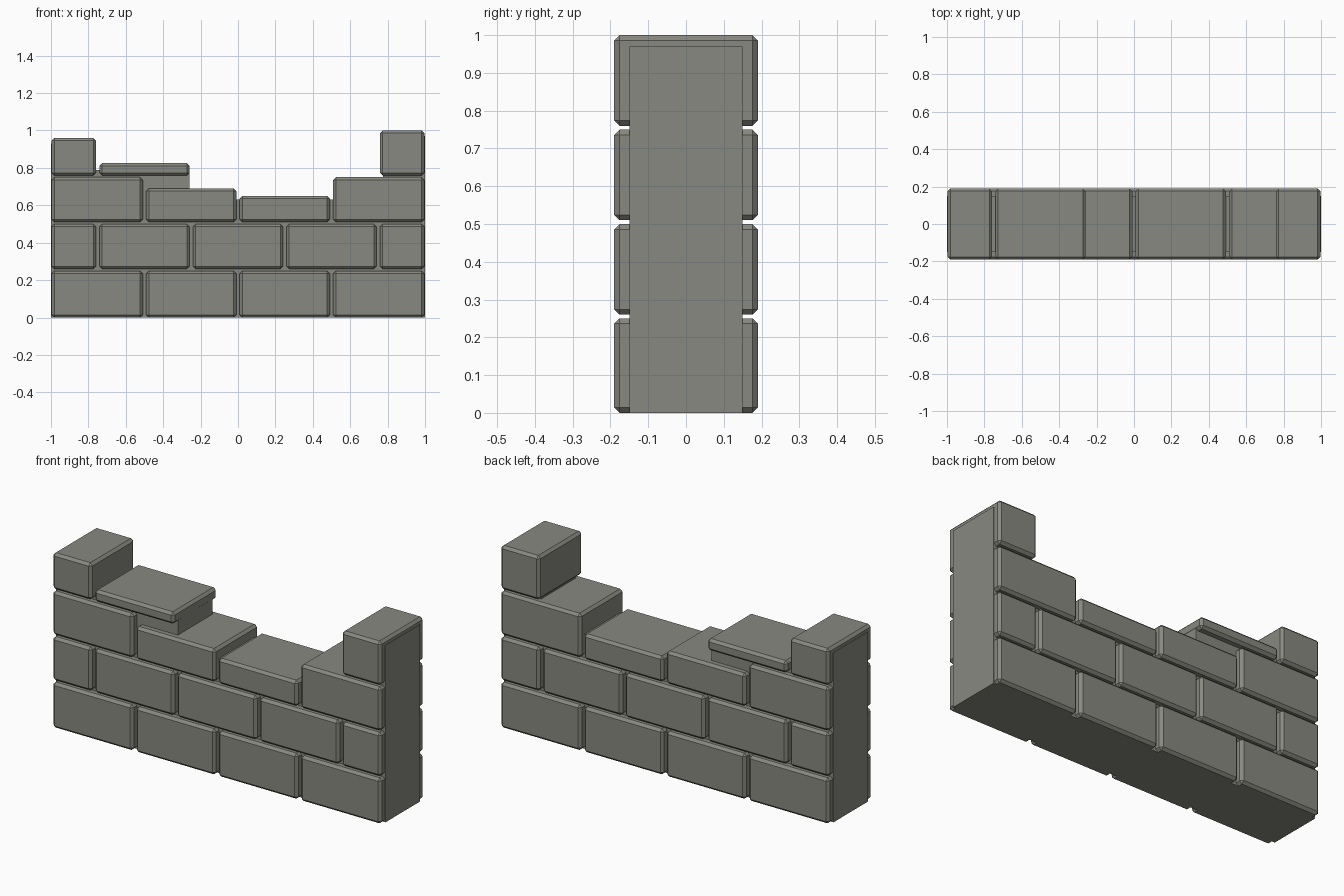
import bpy, bmesh

if "Cube" in bpy.data.objects:
    bpy.data.objects.remove(bpy.data.objects["Cube"])

stone = bpy.data.materials.new("grey stone")
stone.diffuse_color = (0.25, 0.25, 0.22, 1)
stone.use_nodes = True
stone.node_tree.nodes["Principled BSDF"].inputs["Base Color"].default_value = stone.diffuse_color


def finish(bm, name):
    bmesh.ops.recalc_face_normals(bm, faces=bm.faces[:])
    me = bpy.data.meshes.new(name)
    bm.to_mesh(me)
    bm.free()
    me.materials.append(stone)
    ob = bpy.data.objects.new(name, me)
    bpy.context.collection.objects.link(ob)
    return ob


def brick(name, x0, x1, z0, z1, depth=0.19, bevel=0.014):
    """Chamfered stone running through the wall's full thickness."""
    bm = bmesh.new()
    bmesh.ops.create_cube(bm, size=1)
    for v in bm.verts:
        v.co.x = x0 if v.co.x < 0 else x1
        v.co.y *= 2 * depth
        v.co.z = z0 if v.co.z < 0 else z1
    bmesh.ops.bevel(bm, geom=bm.edges[:], offset=bevel, segments=1,
                    profile=0.5, affect='EDGES')
    finish(bm, name)


# Recessed mortar core: stepped outline extruded through the wall
outline = [(-1, 0), (1, 0), (1, 0.97), (0.775, 0.97), (0.775, 0.73),
           (0.525, 0.73), (0.525, 0.63), (-0.26, 0.63), (-0.26, 0.79),
           (-0.775, 0.79), (-0.775, 0.93), (-1, 0.93)]
bm = bmesh.new()
face = bm.faces.new([bm.verts.new((x, -0.15, z)) for x, z in outline])
ext = bmesh.ops.extrude_face_region(bm, geom=[face])
for v in ext["geom"]:
    if isinstance(v, bmesh.types.BMVert):
        v.co.y = 0.15
finish(bm, "mortar_core")

# Brick courses: bottom height, then (left joint, right joint, top height)
courses = [
    (0.0, [(-1, -.5, .25), (-.5, 0, .25), (0, .5, .25), (.5, 1, .25)]),
    (0.26, [(-1, -.75, .5), (-.75, -.25, .5), (-.25, .25, .5),
            (.25, .75, .5), (.75, 1, .5)]),
    (0.51, [(-1, -.5, .75), (-.5, 0, .69), (0, .5, .65), (.5, 1, .75)]),
    (0.76, [(-1, -.75, .96), (-.75, -.25, .825), (.75, 1, 1.0)]),
]
for r, (z0, row) in enumerate(courses):
    for i, (a, b, top) in enumerate(row):
        x0 = -0.996 if a == -1 else a + 0.009
        x1 = 0.996 if b == 1 else b - 0.009
        brick(f"brick_row{r + 1}_{i + 1}", x0, x1, z0, top)
